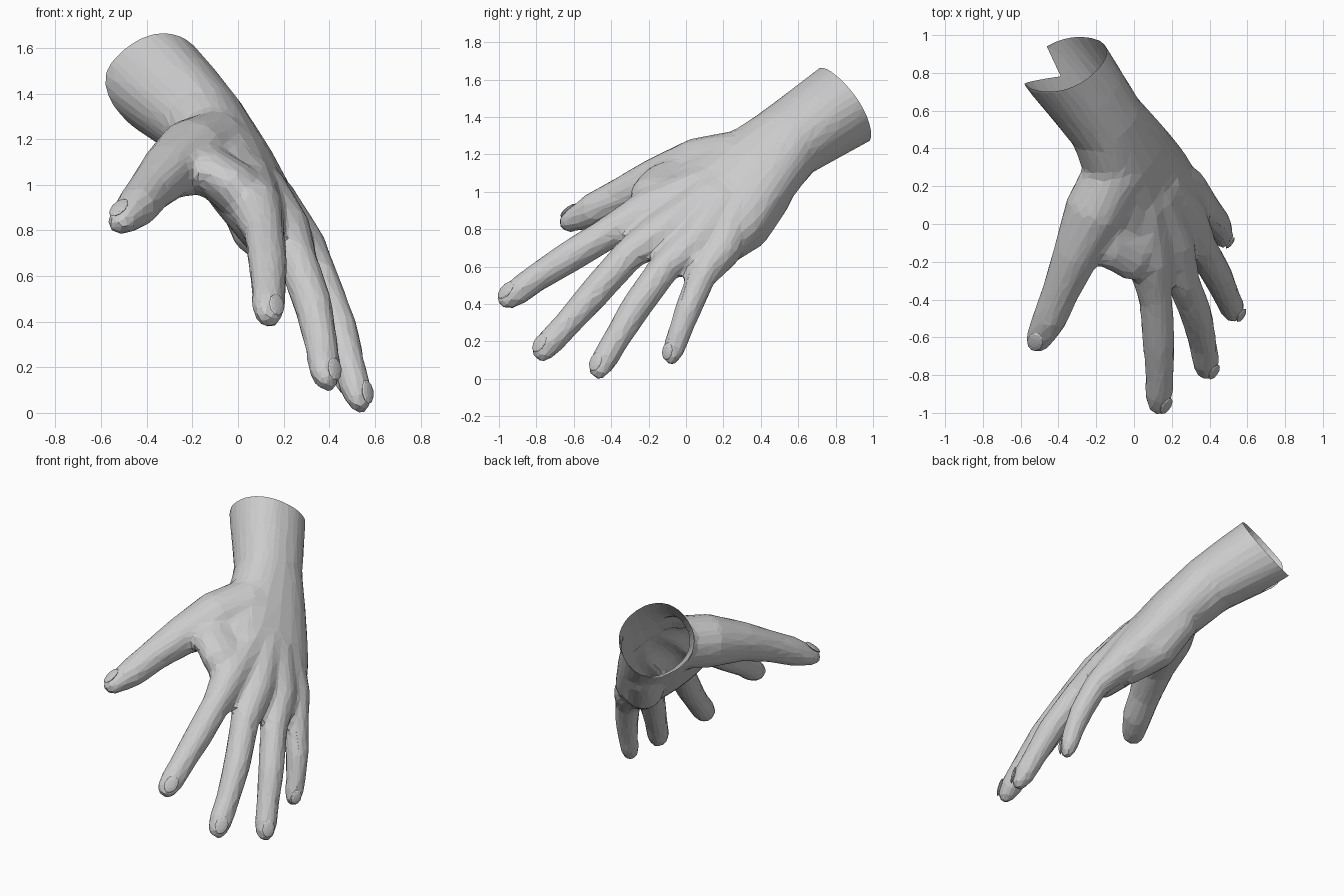
import bpy, bmesh, math
from mathutils import Vector, Matrix

if "Cube" in bpy.data.objects:
    bpy.data.objects.remove(bpy.data.objects["Cube"])

DORSAL = Vector((0.73, -0.07, 0.67)).normalized()     # back of the hand
RIM = Vector((-0.37, 0.845, 1.465))                   # centre of the open wrist
RIM_AXIS = Vector((-0.32, 0.78, 0.54)).normalized()


def frame(t, up):
    n = (up - t * up.dot(t)).normalized()
    return t.cross(n), n


def loft(bm, sections, up, sides=14, power=1.0):
    """Closed tube through (centre, half width, half thickness) sections."""
    pts = [Vector(s[0]) for s in sections]
    rings = []
    for i, (_, w, h) in enumerate(sections):
        t = (pts[min(i + 1, len(pts) - 1)] - pts[max(i - 1, 0)]).normalized()
        a, n = frame(t, up)
        ring = []
        for k in range(sides):
            ang = 2 * math.pi * k / sides
            c, s = math.cos(ang), math.sin(ang)
            c = math.copysign(abs(c) ** power, c)
            s = math.copysign(abs(s) ** power, s)
            ring.append(bm.verts.new(pts[i] + a * w * c + n * h * s))
        rings.append(ring)
    for r0, r1 in zip(rings, rings[1:]):
        for k in range(sides):
            j = (k + 1) % sides
            bm.faces.new((r0[k], r0[j], r1[j], r1[k]))
    bm.faces.new(rings[0][::-1])
    bm.faces.new(rings[-1])


def digit(bm, points, radii, up):
    """Finger tube with a rounded tip; returns tip, direction, tip radius."""
    tip, prev = Vector(points[-1]), Vector(points[-2])
    t, r = (tip - prev).normalized(), radii[-1]
    secs = [(p, q, q) for p, q in zip(points[:-1], radii[:-1])]
    secs += [(tip - t * r * 1.4, r * 1.06, r), (tip - t * r * 0.4, r * 0.9, r * 0.74),
             (tip + t * 0.012, r * 0.55, r * 0.42)]
    loft(bm, secs, up)
    return tip, t, r


bm = bmesh.new()

# Forearm stub, wrist and palm
loft(bm, [(RIM + RIM_AXIS * 0.15, 0.235, 0.235),
          (RIM, 0.232, 0.23),
          ((-0.255, 0.69, 1.365), 0.222, 0.21),
          ((-0.15, 0.54, 1.265), 0.215, 0.188),
          ((-0.035, 0.35, 1.10), 0.275, 0.175),
          ((0.07, 0.16, 0.93), 0.33, 0.155),
          ((0.165, -0.01, 0.785), 0.335, 0.135),
          ((0.23, -0.12, 0.69), 0.31, 0.105)], DORSAL, 20, 0.9)

# Heel of the palm on the little finger side
loft(bm, [((-0.03, 0.50, 1.06), 0.09, 0.09), ((0.01, 0.45, 0.98), 0.12, 0.12),
          ((0.10, 0.325, 0.81), 0.128, 0.135), ((0.23, 0.15, 0.67), 0.10, 0.10)], DORSAL)

# Fingers: knuckle, base, middle joint, end joint, tip
fingers = {
    "index": ([(0.08, -0.2, 0.90), (0.115, -0.4, 0.79), (0.13, -0.62, 0.655),
               (0.135, -0.80, 0.54), (0.13, -0.985, 0.405)],
              [0.118, 0.09, 0.088, 0.077, 0.073]),
    "middle": ([(0.205, -0.10, 0.80), (0.26, -0.3, 0.67), (0.33, -0.48, 0.47),
                (0.365, -0.63, 0.30), (0.39, -0.795, 0.12)],
               [0.118, 0.09, 0.086, 0.075, 0.072]),
    "ring": ([(0.28, 0.04, 0.72), (0.355, -0.12, 0.59), (0.44, -0.27, 0.38),
              (0.49, -0.38, 0.20), (0.54, -0.485, 0.02)],
             [0.113, 0.087, 0.083, 0.072, 0.069]),
    "little": ([(0.29, 0.19, 0.68), (0.38, 0.085, 0.55), (0.44, 0.01, 0.37),
                (0.465, -0.04, 0.23), (0.475, -0.09, 0.09)],
               [0.105, 0.08, 0.073, 0.063, 0.060]),
}
nail_up = Vector((0.64, -0.3, 0.67))
root = Vector((-0.03, 0.36, 1.11))          # all finger rays start inside the palm
tips = []
for name, (pts, radii) in fingers.items():
    mid = Vector(pts[0]).lerp(root, 0.5) + DORSAL * 0.015
    tips.append((name, nail_up, digit(bm, [root, mid] + pts, [0.11, 0.125] + radii, DORSAL)))

# Thumb with its fleshy base
thumb_up = Vector((-0.35, -0.35, 0.85))
tips.append(("thumb", thumb_up, digit(
    bm, [(-0.06, 0.46, 1.19), (-0.10, 0.27, 1.16), (-0.205, 0.06, 1.12), (-0.31, -0.17, 1.055),
         (-0.39, -0.36, 0.97), (-0.445, -0.5, 0.90), (-0.53, -0.655, 0.82)],
    [0.10, 0.168, 0.17, 0.125, 0.1, 0.094, 0.076], thumb_up)))

# Web of skin between thumb and index finger
loft(bm, [((-0.27, -0.06, 1.07), 0.14, 0.09), ((-0.12, -0.05, 1.06), 0.19, 0.115),
          ((0.01, -0.10, 0.97), 0.21, 0.12), ((0.10, -0.17, 0.86), 0.15, 0.10)], DORSAL)

bmesh.ops.recalc_face_normals(bm, faces=bm.faces)
mesh = bpy.data.meshes.new("hand")
bm.to_mesh(mesh)
bm.free()
hand = bpy.data.objects.new("hand", mesh)
bpy.context.collection.objects.link(hand)

# Fuse the parts, soften the joins, reduce to low-poly facets
rem = hand.modifiers.new("fuse", 'REMESH')
rem.mode = 'VOXEL'
rem.voxel_size = 0.016
smo = hand.modifiers.new("soften", 'SMOOTH')
smo.factor = 0.5
smo.iterations = 18
dec = hand.modifiers.new("facets", 'DECIMATE')
dec.ratio = 0.05

bm = bmesh.new()
bm.from_object(hand, bpy.context.evaluated_depsgraph_get())
hand.modifiers.clear()

# Keep only the outer skin
todo, islands = set(bm.verts), []
while todo:
    stack, island = [todo.pop()], []
    while stack:
        v = stack.pop()
        island.append(v)
        for e in v.link_edges:
            o = e.other_vert(v)
            if o in todo:
                todo.remove(o)
                stack.append(o)
    islands.append(island)
islands.sort(key=len)
bmesh.ops.delete(bm, geom=[v for i in islands[:-1] for v in i], context='VERTS')

# Open the wrist with a flat cut
bmesh.ops.bisect_plane(bm, geom=bm.verts[:] + bm.edges[:] + bm.faces[:],
                       plane_co=RIM, plane_no=RIM_AXIS, clear_outer=True)

# Wedge missing from the underside of the rim
A, G = Vector((-0.58, 0.74, 1.47)), Vector((-0.46, 0.94, 1.28))
V = G - RIM_AXIS * 0.2
out = (A + G) / 2 - RIM
n1 = RIM_AXIS.cross(G - RIM)
n1 *= 1 if n1.dot(A - RIM) > 0 else -1
n2 = (A - V).cross(out)
n2 *= 1 if n2.dot(RIM_AXIS) > 0 else -1
for co, no in ((RIM, n1), (A, n2)):
    near = [f for f in bm.faces if (f.calc_center_median() - RIM).dot(RIM_AXIS) > -0.25
            and (f.calc_center_median() - RIM).dot(out) > 0]
    geom = set(near) | {e for f in near for e in f.edges} | {v for f in near for v in f.verts}
    bmesh.ops.bisect_plane(bm, geom=list(geom), plane_co=co, plane_no=no.normalized())
wedge = [f for f in bm.faces if (c := f.calc_center_median()) and (c - RIM).dot(out) > 0
         and (c - RIM).dot(RIM_AXIS) > -0.25 and (c - RIM).dot(n1) > 0 and (c - A).dot(n2) > 0]
bmesh.ops.delete(bm, geom=wedge, context='FACES')
for f in bm.faces:
    f.smooth = False
bm.to_mesh(mesh)
bm.free()

# Nails
for name, up, (tip, t, r) in tips:
    a, n = frame(t, up)
    slope = (t - n * 0.25).normalized()
    n2 = slope.cross(a)
    n2 *= 1 if n2.dot(n) > 0 else -1
    m = Matrix((a * r * 0.58, slope * r * 0.8, n2 * 0.012)).transposed().to_4x4()
    m.translation = tip - t * r * 0.8 + n * r * 0.8
    nb = bmesh.new()
    bmesh.ops.create_uvsphere(nb, u_segments=10, v_segments=6, radius=1, matrix=m)
    bmesh.ops.recalc_face_normals(nb, faces=nb.faces)
    me = bpy.data.meshes.new(name + "_nail")
    nb.to_mesh(me)
    nb.free()
    bpy.context.collection.objects.link(bpy.data.objects.new(name + "_nail", me))
